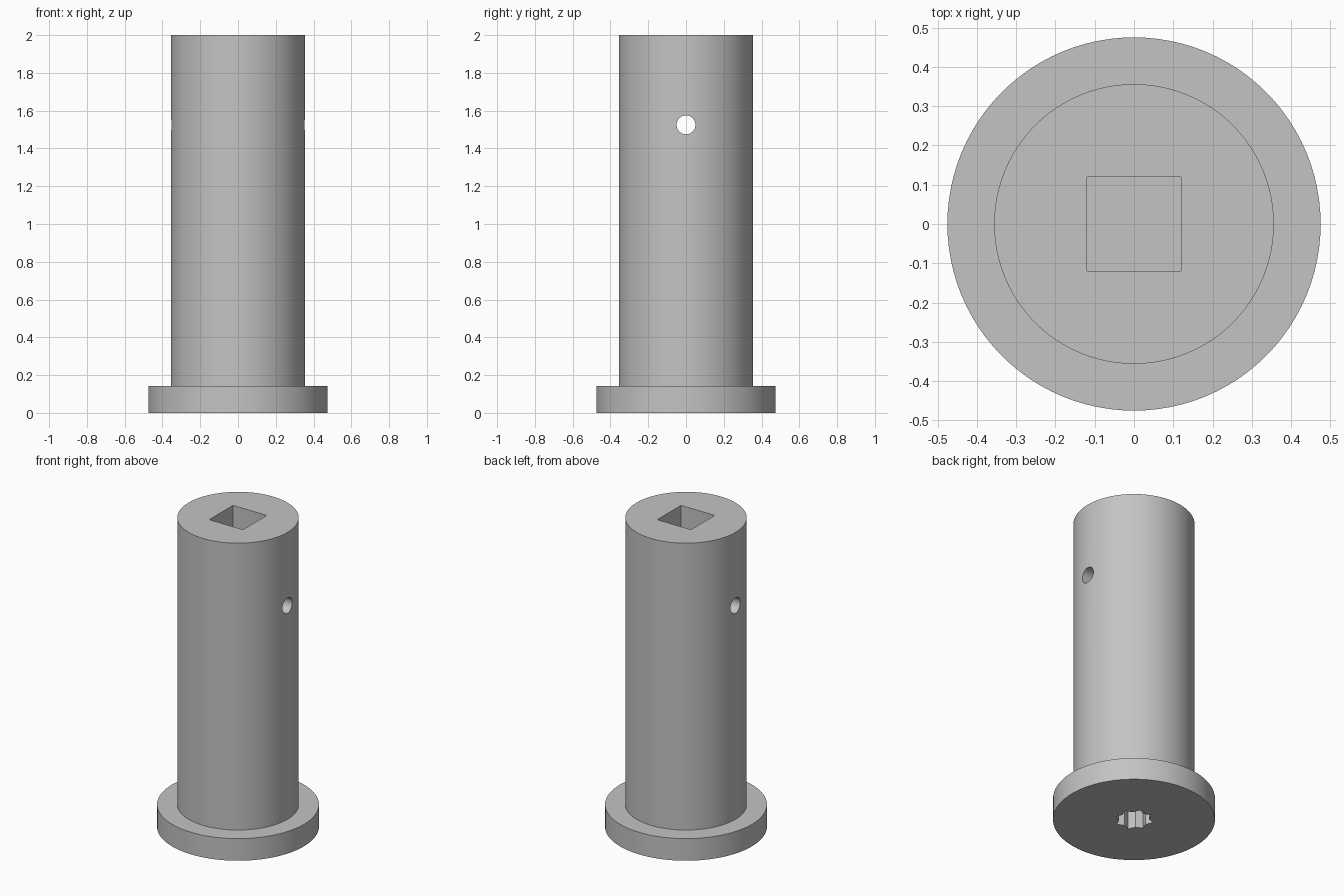
import bpy, bmesh
from math import sin, cos, pi, radians

cube = bpy.data.objects.get("Cube")
if cube:
    bpy.data.objects.remove(cube, do_unlink=True)

steel = bpy.data.materials.new("plain grey")
steel.use_nodes = True
grey = (0.55, 0.55, 0.55, 1)
steel.diffuse_color = grey
steel.node_tree.nodes["Principled BSDF"].inputs["Base Color"].default_value = grey


def make_object(name, bm):
    bmesh.ops.recalc_face_normals(bm, faces=bm.faces)
    mesh = bpy.data.meshes.new(name)
    bm.to_mesh(mesh)
    bm.free()
    mesh.materials.append(steel)
    obj = bpy.data.objects.new(name, mesh)
    bpy.context.collection.objects.link(obj)
    return obj


def prism(name, outline, place, start, end):
    """Closed prism over a 2D outline; place maps (u, v, height) to a point."""
    bm = bmesh.new()
    rings = [[bm.verts.new(place(u, v, h)) for u, v in outline] for h in (start, end)]
    n = len(outline)
    for ring in rings:
        bm.faces.new(ring)
    for i in range(n):
        j = (i + 1) % n
        bm.faces.new((rings[0][i], rings[0][j], rings[1][j], rings[1][i]))
    return make_object(name, bm)


def polar(radii, count, phase=0):
    return [(radii[i % len(radii)] * cos(phase + 2 * pi * i / count),
             radii[i % len(radii)] * sin(phase + 2 * pi * i / count)) for i in range(count)]


def upright(u, v, h):
    return (u, v, h)


def sideways(u, v, h):
    return (h, u, 1.525 + v)


# Flanged pin: stepped profile turned around the vertical axis
bm = bmesh.new()
profile = [(0, 0), (0.475, 0), (0.475, 0.143), (0.356, 0.143), (0.356, 2), (0, 2)]
points = [bm.verts.new((r, 0, z)) for r, z in profile]
edges = [bm.edges.new(pair) for pair in zip(points, points[1:])]
bmesh.ops.spin(bm, geom=points + edges, cent=(0, 0, 0), axis=(0, 0, 1),
               angle=2 * pi, steps=96)
bmesh.ops.remove_doubles(bm, verts=bm.verts, dist=0.0001)
bmesh.ops.dissolve_limit(bm, angle_limit=0.001, verts=bm.verts, edges=bm.edges)
pin = make_object("flanged_pin", bm)

# Square socket outline with slightly rounded corners
half, fillet = 0.121, 0.005
square = []
for corner in range(4):
    for step in range(4):
        a = corner * pi / 2 + step * pi / 6
        mid = corner * pi / 2 + pi / 4
        reach = (half - fillet) * 2 ** 0.5
        square.append((reach * cos(mid) + fillet * cos(a), reach * sin(mid) + fillet * sin(a)))

# Cutters: top socket, cross hole and star recess underneath
cutters = [
    prism("socket_cutter", square, upright, 1.6, 2.1),
    prism("cross_hole_cutter", polar([0.05], 40), sideways, -0.6, 0.6),
    prism("star_cutter", polar([0.115, 0.088], 16, radians(22.5)), upright, -0.1, 0.3),
]
for cutter in cutters:
    cutter.hide_render = True
    cut = pin.modifiers.new(cutter.name, 'BOOLEAN')
    cut.operation = 'DIFFERENCE'
    cut.solver = 'EXACT'
    cut.object = cutter

# Keep the cut shape and drop the cutters
bpy.context.view_layer.update()
shape = bpy.data.meshes.new_from_object(
    pin.evaluated_get(bpy.context.evaluated_depsgraph_get()))
pin.modifiers.clear()
pin.data = shape
for cutter in cutters:
    bpy.data.objects.remove(cutter, do_unlink=True)

# Smooth round walls, sharp rims
bpy.ops.object.select_all(action='DESELECT')
pin.select_set(True)
bpy.context.view_layer.objects.active = pin
bpy.ops.object.shade_smooth_by_angle(angle=radians(25))
